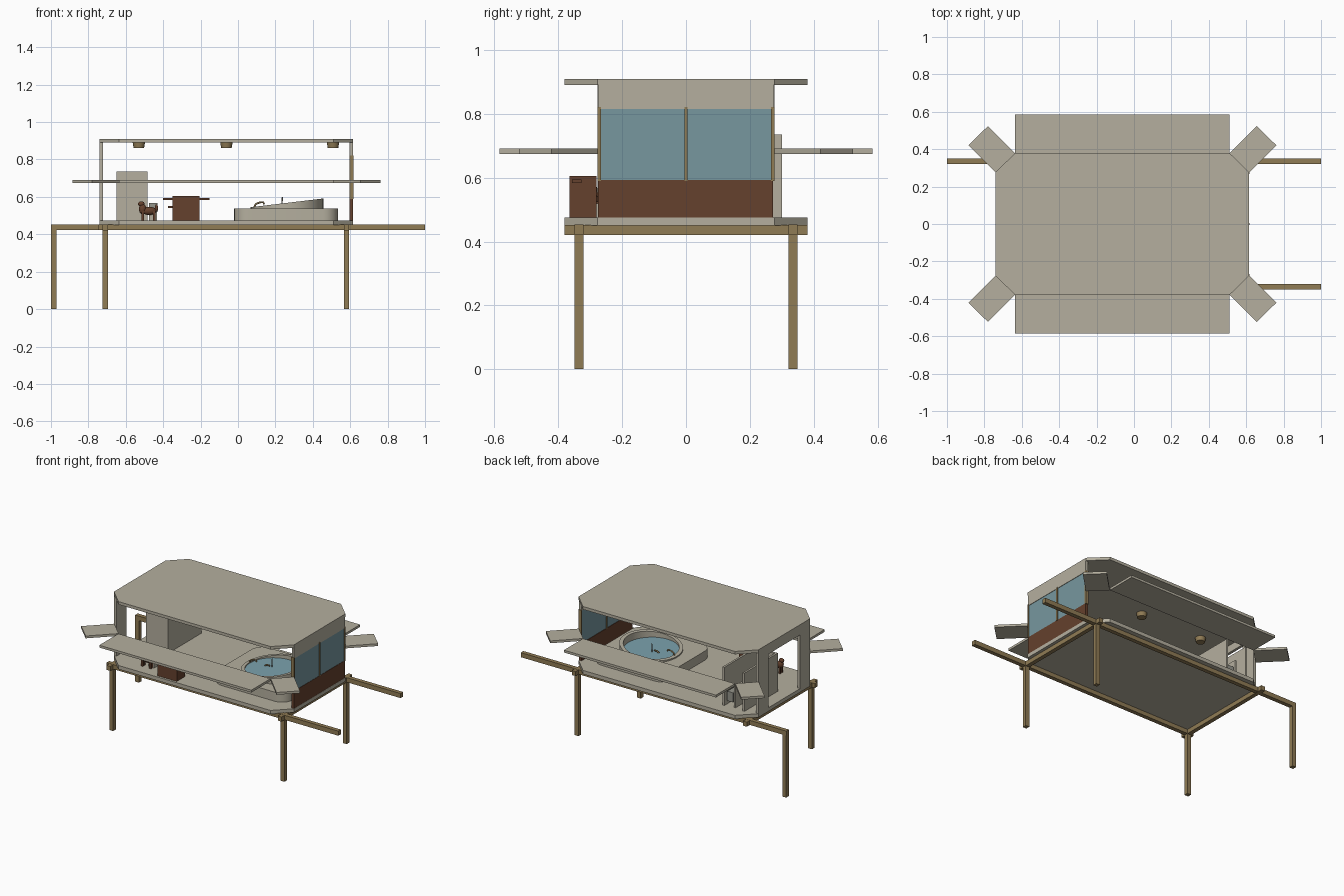
import bpy, bmesh, math
from mathutils import Vector

if "Cube" in bpy.data.objects:
    bpy.data.objects.remove(bpy.data.objects["Cube"])


def material(name, rgb):
    m = bpy.data.materials.new(name)
    m.diffuse_color = (*rgb, 1)
    m.use_nodes = True
    m.node_tree.nodes["Principled BSDF"].inputs["Base Color"].default_value = m.diffuse_color
    return m


BEIGE = material("beige panel", (0.46, 0.43, 0.345))
WOOD = material("tan wood", (0.28, 0.20, 0.09))
BROWN = material("dark brown", (0.13, 0.052, 0.026))
GLASS = material("blue glass", (0.185, 0.31, 0.345))
WATER = material("pool blue", (0.20, 0.36, 0.42))
GREY = material("warm grey", (0.30, 0.30, 0.26))


def finish(name, bm, mat):
    bmesh.ops.recalc_face_normals(bm, faces=bm.faces)
    me = bpy.data.meshes.new(name)
    bm.to_mesh(me)
    bm.free()
    ob = bpy.data.objects.new(name, me)
    bpy.context.collection.objects.link(ob)
    me.materials.append(mat)
    return ob


def box(name, x, y, z, mat):
    bm = bmesh.new()
    bmesh.ops.create_cube(bm, size=1)
    for v in bm.verts:
        v.co = Vector([(r[0] + r[1]) / 2 + c * (r[1] - r[0]) for r, c in zip((x, y, z), v.co)])
    return finish(name, bm, mat)


def prism(name, outline, z0, z1, mat):
    bm = bmesh.new()
    face = bm.faces.new([bm.verts.new((x, y, z0)) for x, y in outline])
    ext = bmesh.ops.extrude_face_region(bm, geom=[face])
    for v in ext["geom"]:
        if isinstance(v, bmesh.types.BMVert):
            v.co.z = z1
    return finish(name, bm, mat)


def smooth(ob):
    bpy.ops.object.select_all(action='DESELECT')
    ob.select_set(True)
    bpy.context.view_layer.objects.active = ob
    bpy.ops.object.shade_smooth_by_angle()


def ball(name, c, s, mat):
    bm = bmesh.new()
    bmesh.ops.create_uvsphere(bm, u_segments=16, v_segments=10, radius=1)
    for v in bm.verts:
        v.co = Vector([a + b * d for a, b, d in zip(c, s, v.co)])
    smooth(finish(name, bm, mat))


def tube(name, pts, r, mat):
    cu = bpy.data.curves.new(name, 'CURVE')
    cu.dimensions = '3D'
    cu.bevel_depth, cu.bevel_resolution, cu.use_fill_caps = r, 2, True
    sp = cu.splines.new('POLY')
    sp.points.add(len(pts) - 1)
    for p, co in zip(sp.points, pts):
        p.co = (*co, 1)
    cu.materials.append(mat)
    bpy.context.collection.objects.link(bpy.data.objects.new(name, cu))


# Floor and roof: chamfered slabs
X0, X1, Y, CX, CY = -0.74, 0.615, 0.38, 0.105, 0.103
deck = [(X0 + CX, -Y), (X1 - CX, -Y), (X1, -Y + CY), (X1, Y - CY),
        (X1 - CX, Y), (X0 + CX, Y), (X0, Y - CY), (X0, -Y + CY)]
prism("floor", deck, 0.45, 0.475, BEIGE)
prism("roof", deck, 0.89, 0.91, BEIGE)

# Horizontal flaps along the sides and corners
for s, side in ((-1, "front"), (1, "back")):
    box(side + "_flap", (X0 + CX, X1 - CX), sorted((s * 0.38, s * 0.585)), (0.675, 0.691), BEIGE)
    for d, xe, end in ((-1, X0, "left"), (1, X1, "right")):
        corner = [(xe - d * CX, s * 0.377), (xe, s * 0.275),
                  (xe + d * 0.146, s * 0.421), (xe + d * 0.041, s * 0.523)]
        prism(f"{side}_{end}_corner_flap", corner, 0.675, 0.691, BEIGE)

# Timber frame
for name, x0, y in (("front_beam", -0.745, -0.335), ("back_beam", -1.0, 0.335)):
    box(name, (x0, 1.0), (y - 0.014, y + 0.014), (0.422, 0.453), WOOD)
for name, x in (("left_cross_beam", -0.71), ("right_cross_beam", 0.58)):
    box(name, (x - 0.014, x + 0.014), (-0.38, 0.38), (0.421, 0.452), WOOD)
for x, y in ((-0.985, 0.335), (-0.71, -0.335), (0.58, -0.335), (0.58, 0.335)):
    box("leg", (x - 0.014, x + 0.014), (y - 0.014, y + 0.014), (0, 0.44), WOOD)

# Right end wall with window
box("lower_wall", (0.597, 0.614), (-0.275, 0.272), (0.475, 0.593), BROWN)
box("window", (0.600, 0.612), (-0.272, 0.272), (0.593, 0.815), GLASS)
box("upper_wall", (0.597, X1), (-0.274, 0.274), (0.815, 0.892), BEIGE)
for y in (-0.272, 0, 0.272):
    box("window_post", (0.595, 0.617), (y - 0.005, y + 0.005), (0.59, 0.822), WOOD)

# Left end frame with open doorway
for s in (-1, 1):
    box("doorway_post", (X0, -0.722), sorted((s * 0.17, s * 0.277)), (0.475, 0.89), BEIGE)
box("doorway_header", (X0, -0.722), (-0.17, 0.17), (0.84, 0.89), BEIGE)

# Washroom partitions and fixture
box("washroom_front_wall", (-0.65, -0.485), (-0.06, -0.045), (0.475, 0.735), BEIGE)
box("washroom_left_wall", (-0.65, -0.636), (-0.045, 0.30), (0.475, 0.735), BEIGE)
box("washroom_right_wall", (-0.499, -0.485), (-0.045, 0.30), (0.475, 0.735), BEIGE)
box("washroom_divider", (-0.575, -0.563), (0.10, 0.29), (0.475, 0.62), BEIGE)
box("basin", (-0.555, -0.51), (0.22, 0.285), (0.505, 0.57), GREY)

# Cabinet with side handles
box("cabinet", (-0.35, -0.205), (-0.365, -0.28), (0.475, 0.605), BROWN)
box("cabinet_shelf", (-0.40, -0.152), (-0.357, -0.327), (0.583, 0.594), BROWN)
box("cabinet_tap", (-0.375, -0.35), (-0.345, -0.335), (0.54, 0.55), BROWN)

# Small seat
box("seat", (-0.475, -0.432), (-0.285, -0.24), (0.475, 0.52), BEIGE)
box("seat_back", (-0.475, -0.43), (-0.25, -0.24), (0.52, 0.568), GREY)

# Small animal ornament
ball("animal_body", (-0.475, -0.29, 0.525), (0.04, 0.02, 0.022), BROWN)
ball("animal_chest", (-0.51, -0.29, 0.535), (0.02, 0.019, 0.028), BROWN)
ball("animal_head", (-0.517, -0.29, 0.562), (0.018, 0.013, 0.014), BROWN)
ball("animal_tail", (-0.436, -0.29, 0.54), (0.009, 0.007, 0.02), BROWN)
for x in (-0.51, -0.448):
    for y in (-0.3, -0.28):
        box("animal_leg", (x - 0.007, x + 0.007), (y - 0.006, y + 0.006), (0.475, 0.525), BROWN)

# Tub block with rounded corners
outline = []
for i, (sx, sy) in enumerate(((1, 1), (-1, 1), (-1, -1), (1, -1))):
    r = 0.08
    for k in range(7):
        a = math.pi / 2 * (i + k / 6)
        outline.append((0.257 + sx * (0.278 - r) + r * math.cos(a), sy * (0.255 - r) + r * math.sin(a)))
smooth(prism("tub", outline, 0.475, 0.537, BEIGE))


# Oval water surface and sloped rim
def oval(k, n=40):
    return [(0.262 + 0.195 * k * math.cos(2 * math.pi * i / n),
             0.20 * k * math.sin(2 * math.pi * i / n)) for i in range(n)]


prism("water", oval(0.92), 0.53, 0.541, WATER)
bm = bmesh.new()
rings = []
for k, top in ((1, False), (1, True), (0.88, True), (0.88, False)):
    rings.append([bm.verts.new((x, y, 0.545 + (x - 0.07) * 0.12 if top else 0.535)) for x, y in oval(k)])
for j in range(4):
    a, b = rings[j], rings[(j + 1) % 4]
    for i in range(len(a)):
        n = (i + 1) % len(a)
        bm.faces.new((a[i], a[n], b[n], b[i]))
smooth(finish("tub_rim", bm, BEIGE))

# Tub taps
tube("tub_spout", [(0.085, 0, 0.54), (0.095, 0, 0.562), (0.115, 0, 0.57), (0.135, 0, 0.572), (0.14, 0, 0.56)], 0.005, WOOD)
tube("tub_lever", [(0.19, 0.02, 0.541), (0.205, 0.02, 0.552), (0.225, 0.02, 0.55)], 0.005, WOOD)
tube("tub_shower", [(0.235, 0.03, 0.54), (0.237, 0.03, 0.6)], 0.003, GREY)

# Ceiling lamps
for x in (-0.53, -0.062, 0.508):
    bm = bmesh.new()
    bmesh.ops.create_cone(bm, cap_ends=True, segments=24, radius1=0.028, radius2=0.033, depth=0.03)
    bmesh.ops.translate(bm, verts=bm.verts, vec=(x, 0, 0.876))
    smooth(finish("ceiling_lamp", bm, WOOD))
